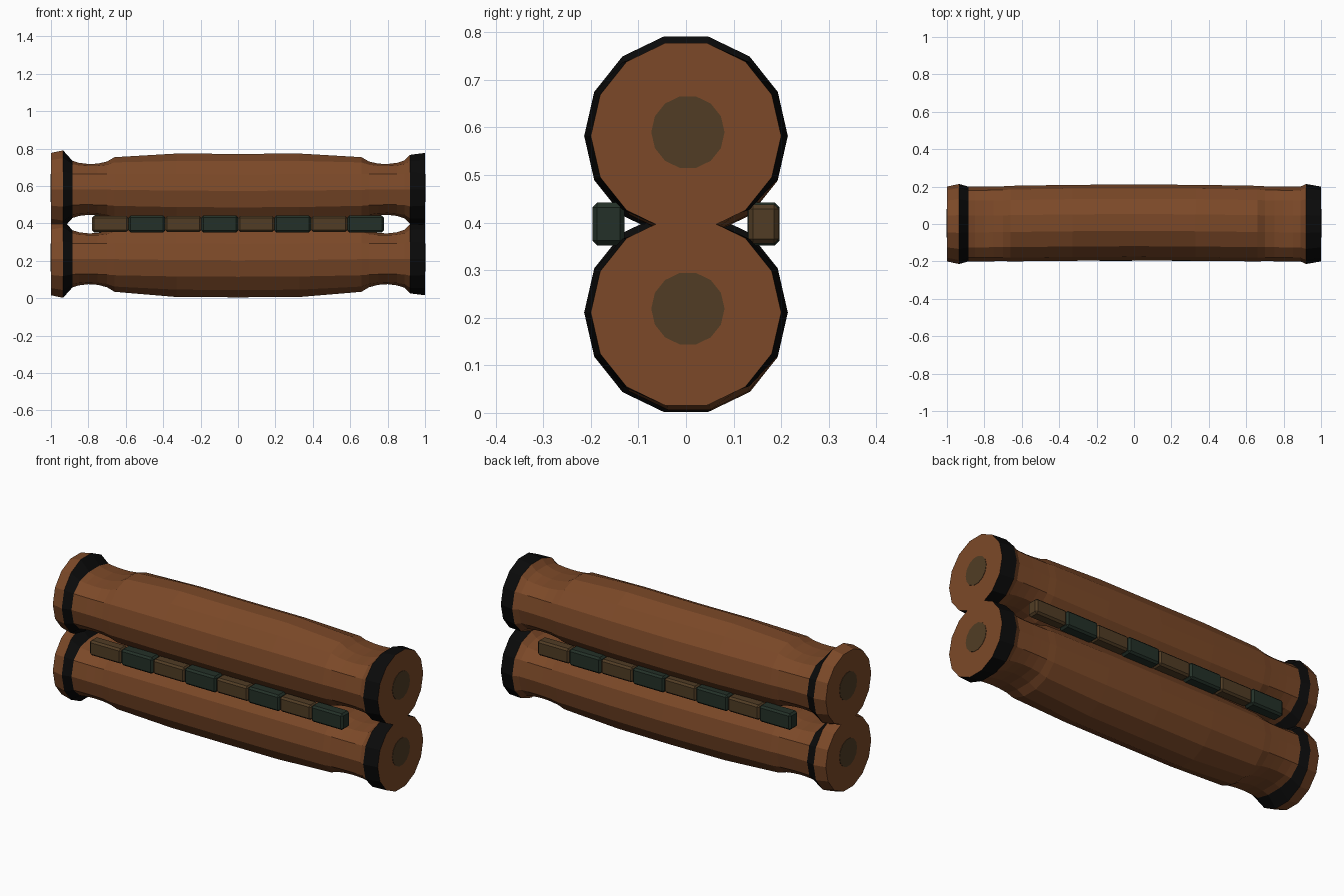
import bpy
import bmesh
from math import sin, cos, pi, tau

cube = bpy.data.objects.get("Cube")
if cube:
    bpy.data.objects.remove(cube, do_unlink=True)


def make_material(name, r, g, b):
    mat = bpy.data.materials.new(name)
    mat.use_nodes = True
    mat.diffuse_color = (r, g, b, 1)
    bsdf = next(n for n in mat.node_tree.nodes if n.type == "BSDF_PRINCIPLED")
    bsdf.inputs["Base Color"].default_value = (r, g, b, 1)
    return mat


BROWN = make_material("reddish brown wood", 0.20, 0.066, 0.021)
BLACK = make_material("black band", 0.003, 0.003, 0.003)
OLIVE = make_material("olive brown", 0.082, 0.046, 0.018)
GREEN = make_material("dark green", 0.017, 0.030, 0.021)


def finish(bm, name, mats):
    bmesh.ops.recalc_face_normals(bm, faces=bm.faces)
    mesh = bpy.data.meshes.new(name)
    bm.to_mesh(mesh)
    bm.free()
    for mat in mats:
        mesh.materials.append(mat)
    obj = bpy.data.objects.new(name, mesh)
    bpy.context.collection.objects.link(obj)
    return obj


# Log stations: x, radius
STATIONS = [(-1, 0.2), (-0.935, 0.214), (-0.885, 0.2), (-0.85, 0.2),
            (-0.8, 0.2), (-0.75, 0.2), (-0.7, 0.2), (-0.66, 0.202),
            (-0.33, 0.203), (0, 0.203), (0.33, 0.203), (0.66, 0.202),
            (0.7, 0.2), (0.75, 0.2), (0.8, 0.2), (0.85, 0.2), (0.89, 0.2),
            (0.92, 0.214), (1, 0.2)]
SIDES = 14


def make_log(name, height):
    bm = bmesh.new()
    rings = []
    for x, radius in STATIONS:
        # Rounded notch on top and underside near each end
        dist = (abs(x) - 0.79) / 0.145
        notch = 0.32 * max(0, 1 - dist * dist) ** 0.6
        bow = 0.008 * max(0, cos(x * pi / 1.6))
        ring = []
        for i in range(SIDES):
            c, s = cos(tau * i / SIDES), sin(tau * i / SIDES)
            ring.append(bm.verts.new((x, radius * c + bow,
                                      height + radius * s * (1 - notch * s * s) - bow)))
        rings.append(ring)
    last = len(rings) - 2
    for k, (a, b) in enumerate(zip(rings, rings[1:])):
        for i in range(SIDES):
            j = (i + 1) % SIDES
            face = bm.faces.new((a[i], a[j], b[j], b[i]))
            face.material_index = int(k in (1, last))
    bm.faces.new(rings[0])
    bm.faces.new(rings[-1])
    finish(bm, name, [BROWN, BLACK])


def make_core(name, side, height):
    # Thin disc marking the heart of the cut end
    bm = bmesh.new()
    bmesh.ops.create_cone(bm, cap_ends=True, segments=14,
                          radius1=0.077, radius2=0.077, depth=0.006)
    obj = finish(bm, name, [OLIVE])
    obj.rotation_euler.y = pi / 2
    obj.location = (side * 0.999, 0.004, height + 0.008)


for level, height in (("lower", 0.211), ("upper", 0.582)):
    make_log(level + "_log", height)
    for label, side in (("left", 1), ("right", -1)):
        make_core(f"{level}_{label}_core", side, height)

# Segmented strips in the grooves, the back one turned half round
COUNT, LENGTH = 8, 0.195
for label, side in (("front", -1), ("back", 1)):
    for i in range(COUNT):
        green = i % 2
        bm = bmesh.new()
        bmesh.ops.create_cube(bm, size=1)
        size = (LENGTH, 0.068 if green else 0.064, 0.09 if green else 0.083)
        bmesh.ops.scale(bm, vec=size, verts=bm.verts)
        bmesh.ops.bevel(bm, geom=bm.edges[:], offset=0.01, segments=1,
                        affect="EDGES")
        obj = finish(bm, f"{label}_strip_block_{i + 1}", [GREEN if green else OLIVE])
        x = (i - (COUNT - 1) / 2) * LENGTH
        obj.location = (-side * x, side * 0.163, 0.397)
